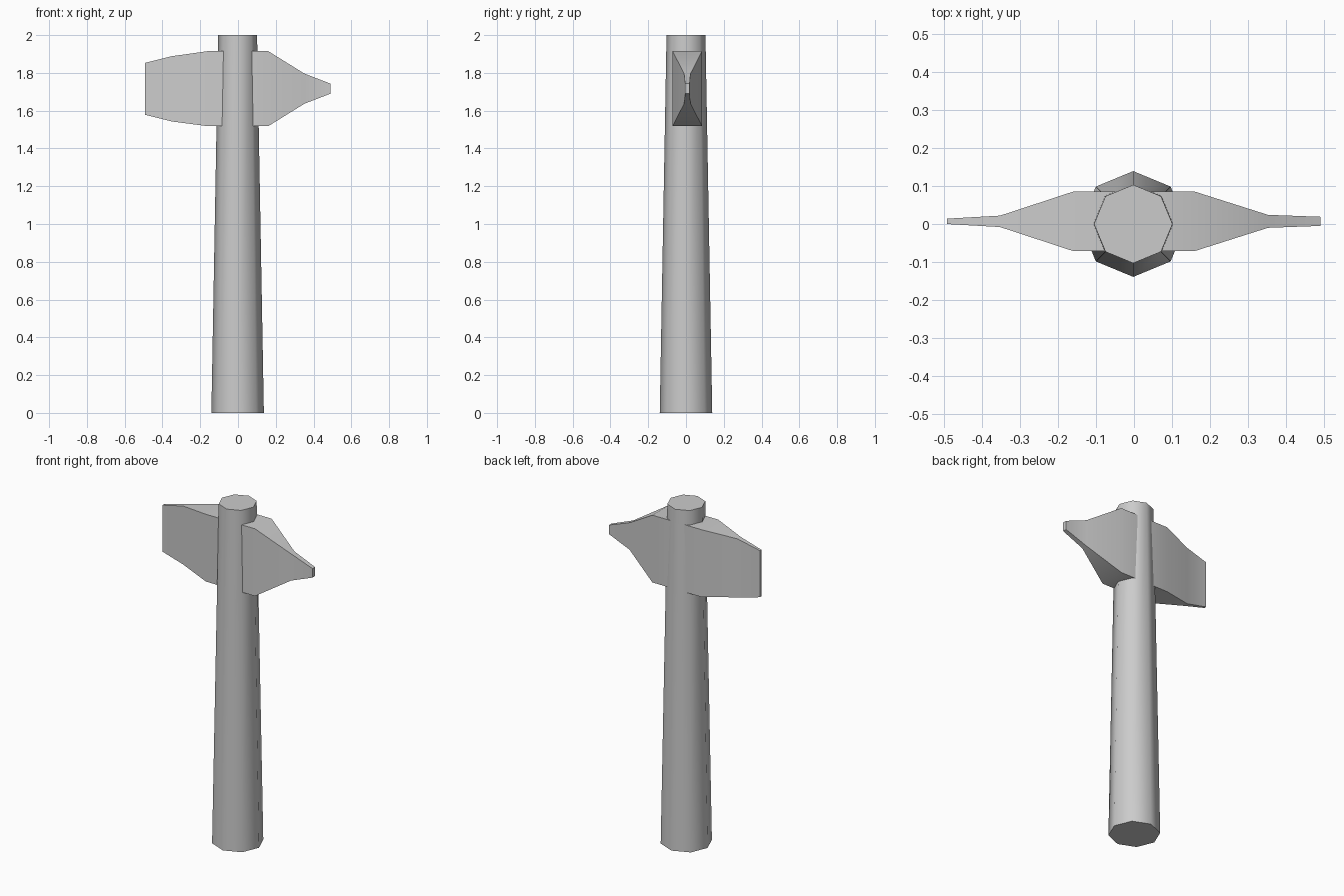
import bpy, bmesh, math

if "Cube" in bpy.data.objects:
    bpy.data.objects.remove(bpy.data.objects["Cube"])


def loft(name, rings):
    """Skin a list of equal-length vertex rings and cap both ends."""
    bm = bmesh.new()
    loops = [[bm.verts.new(p) for p in ring] for ring in rings]
    n = len(loops[0])
    for a, b in zip(loops, loops[1:]):
        for i in range(n):
            j = (i + 1) % n
            bm.faces.new((a[i], a[j], b[j], b[i]))
    bm.faces.new(loops[0][::-1])
    bm.faces.new(loops[-1])
    bmesh.ops.recalc_face_normals(bm, faces=bm.faces)
    mesh = bpy.data.meshes.new(name)
    bm.to_mesh(mesh)
    bm.free()
    obj = bpy.data.objects.new(name, mesh)
    bpy.context.collection.objects.link(obj)
    bpy.ops.object.select_all(action='DESELECT')
    obj.select_set(True)
    bpy.context.view_layer.objects.active = obj
    bpy.ops.object.shade_smooth_by_angle(angle=math.radians(50))
    return obj


# Tapered eight-sided handle
def octagon(r, z):
    return [(-0.002 + r * math.cos(math.tau * i / 8),
             r * math.sin(math.tau * i / 8), z) for i in range(8)]


loft("handle", [octagon(0.139, 0), octagon(0.103, 2)])


# Hammer head: rectangular sections (x, half thickness, bottom z, top z)
def section(x, h, z0, z1, cy=0.007):
    return [(x, cy - h, z0), (x, cy + h, z0), (x, cy + h, z1), (x, cy - h, z1)]


sections = [
    (-0.492, 0.007, 1.578, 1.853),   # broad vertical blade
    (-0.352, 0.015, 1.543, 1.888),
    (-0.160, 0.078, 1.518, 1.915),   # thick block around the handle
    (0.160, 0.078, 1.518, 1.915),
    (0.352, 0.017, 1.637, 1.796),    # narrow pick
    (0.490, 0.012, 1.690, 1.743),
]
loft("hammer_head", [section(*s) for s in sections])
